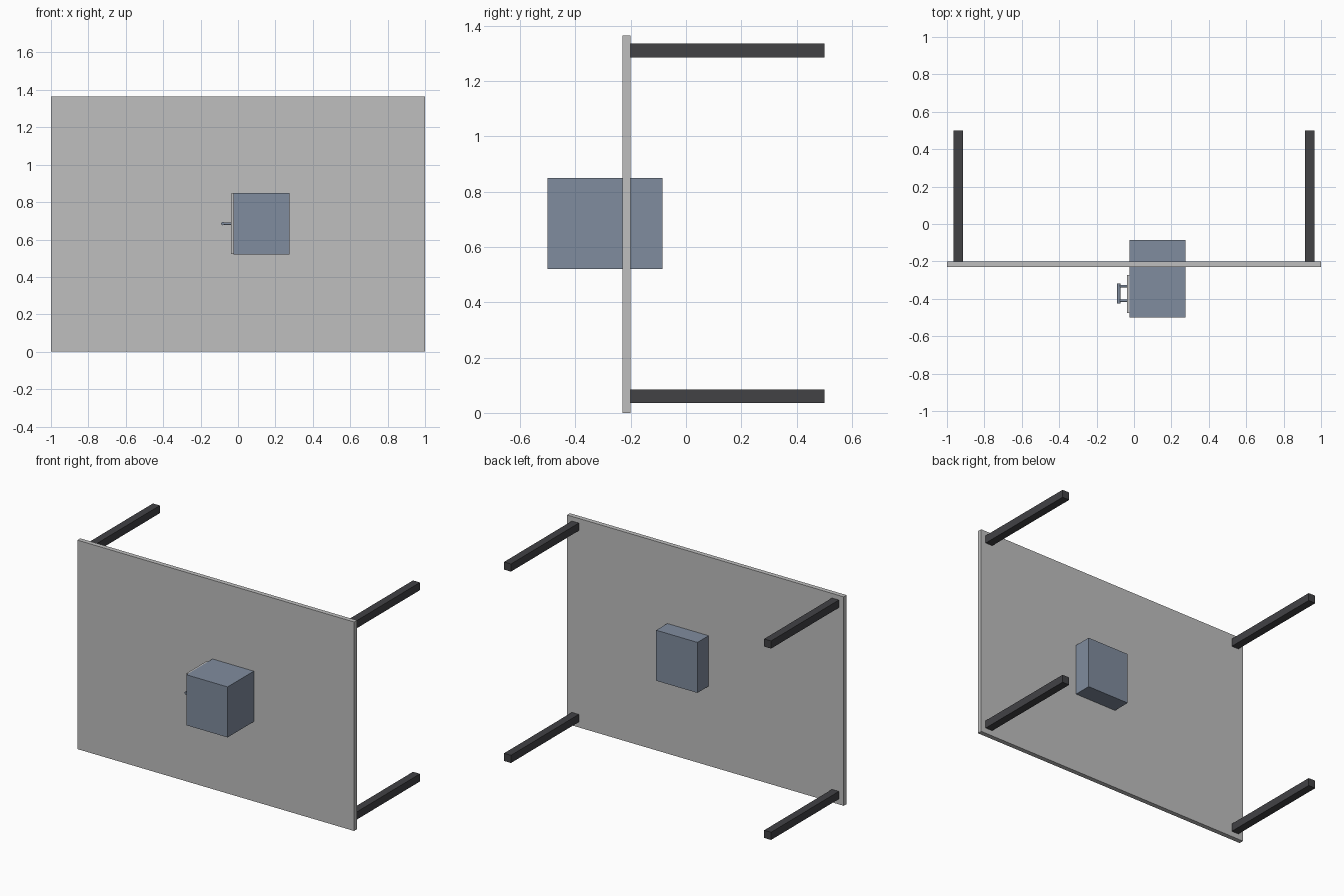
import bpy
from mathutils import Vector

cube = bpy.data.objects.get("Cube")
if cube:
    bpy.data.objects.remove(cube, do_unlink=True)


def material(name, color):
    m = bpy.data.materials.new(name)
    m.use_nodes = True
    m.diffuse_color = (*color, 1)
    m.node_tree.nodes["Principled BSDF"].inputs["Base Color"].default_value = (*color, 1)
    return m


grey = material("light grey", (0.52, 0.52, 0.52))
dark = material("dark grey", (0.054, 0.054, 0.06))
blue = material("blue grey", (0.216, 0.262, 0.342))


def box(name, low, high, mat):
    """Box between two corners."""
    low, high = Vector(low), Vector(high)
    bpy.ops.mesh.primitive_cube_add(size=1, location=(low + high) / 2)
    ob = bpy.context.object
    ob.name = name
    ob.scale = high - low
    bpy.ops.object.transform_apply(location=False, rotation=False, scale=True)
    ob.data.materials.append(mat)


def rod(name, start, end, radius, mat):
    """Round bar between two points."""
    start, end = Vector(start), Vector(end)
    axis = end - start
    bpy.ops.mesh.primitive_cylinder_add(
        vertices=16, radius=radius, depth=axis.length, location=(start + end) / 2,
        rotation=axis.to_track_quat('Z', 'Y').to_euler())
    ob = bpy.context.object
    ob.name = name
    ob.data.materials.append(mat)
    bpy.ops.object.shade_smooth_by_angle()


# Upright panel
box("panel", (-1, -0.23, 0), (1, -0.2, 1.365), grey)

# Four square legs reaching backwards
for side, x in (("left", 0.94), ("right", -0.94)):
    for level, z in (("lower", 0.06), ("upper", 1.31)):
        box(f"{level}_{side}_leg", (x - 0.025, -0.2, z - 0.025),
            (x + 0.025, 0.5, z + 0.025), dark)

# Cabinet through the panel, with a door on its right side
box("cabinet", (-0.023, -0.5, 0.52), (0.275, -0.085, 0.85), blue)
box("door", (-0.038, -0.475, 0.523), (-0.023, -0.272, 0.847), grey)

# Door handle: two posts and a grip
for name, y in (("front", -0.41), ("back", -0.332)):
    rod(f"{name}_handle_post", (-0.038, y, 0.685), (-0.081, y, 0.685), 0.007, blue)
rod("handle_grip", (-0.081, -0.424, 0.685), (-0.081, -0.318, 0.685), 0.009, blue)
